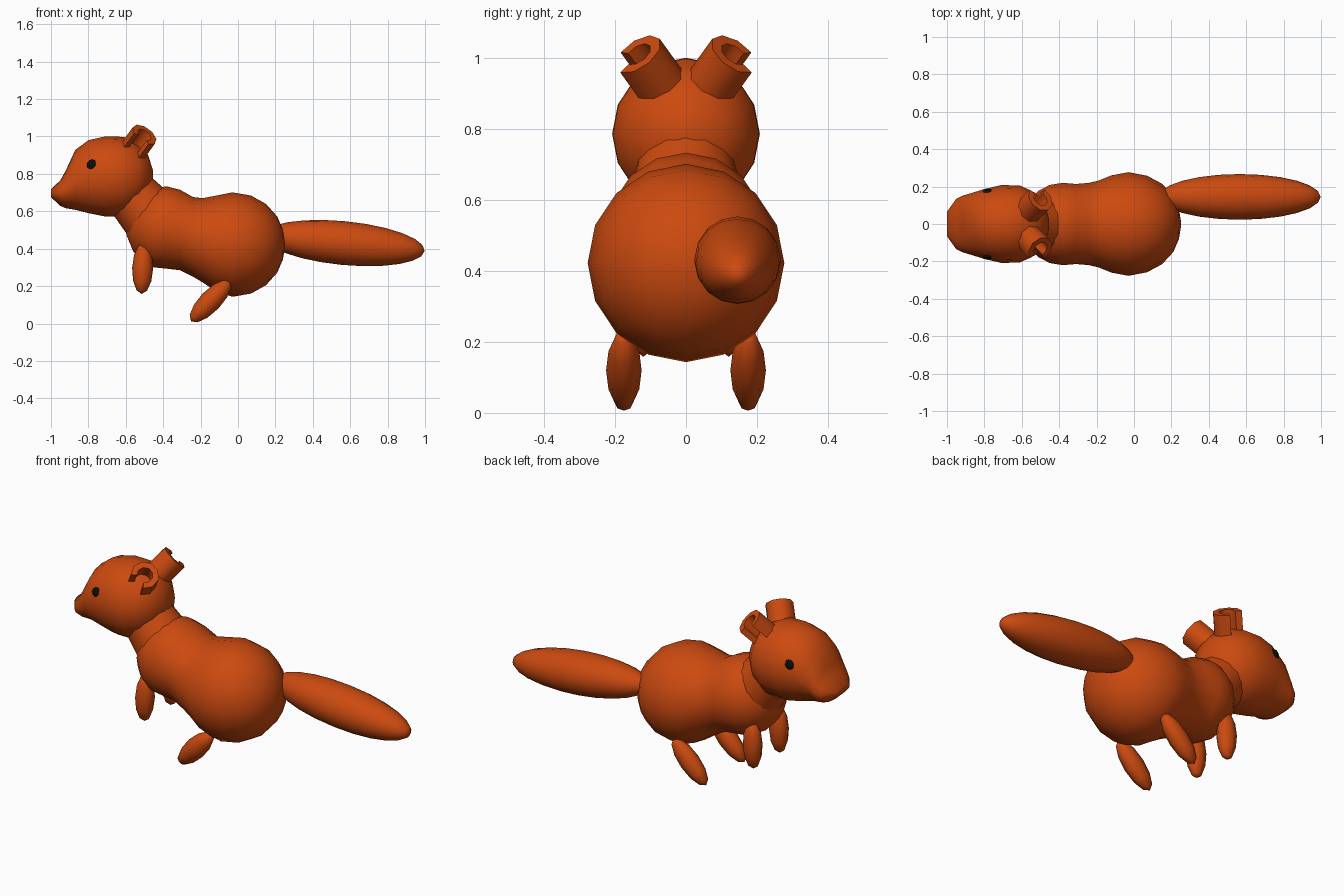
import bpy, bmesh, math
from mathutils import Vector

if "Cube" in bpy.data.objects:
    bpy.data.objects.remove(bpy.data.objects["Cube"])


def material(name, rgb):
    m = bpy.data.materials.new(name)
    m.diffuse_color = (*rgb, 1)
    m.use_nodes = True
    m.node_tree.nodes["Principled BSDF"].inputs["Base Color"].default_value = m.diffuse_color
    return m


FUR = material("orange_fur", (0.60, 0.068, 0.005))
BLACK = material("black_eye", (0.004, 0.004, 0.004))


def finish(bm, name, mat, angle=50):
    bmesh.ops.recalc_face_normals(bm, faces=bm.faces)
    mesh = bpy.data.meshes.new(name)
    bm.to_mesh(mesh)
    bm.free()
    obj = bpy.data.objects.new(name, mesh)
    bpy.context.collection.objects.link(obj)
    mesh.materials.append(mat)
    bpy.ops.object.select_all(action='DESELECT')
    obj.select_set(True)
    bpy.context.view_layer.objects.active = obj
    bpy.ops.object.shade_smooth_by_angle(angle=math.radians(angle))
    return obj


def skin_rings(bm, rings):
    """Bridge equal closed rings of points and cap both ends."""
    rings = [[bm.verts.new(p) for p in r] for r in rings]
    n = len(rings[0])
    for a, b in zip(rings, rings[1:]):
        for i in range(n):
            j = (i + 1) % n
            bm.faces.new((a[i], a[j], b[j], b[i]))
    bm.faces.new(rings[0])
    bm.faces.new(rings[-1])


def loft_x(name, stations, sides=16):
    """Elliptical rings along x: (x, centre z, half width, half height)."""
    bm = bmesh.new()
    turns = [2 * math.pi * i / sides for i in range(sides)]
    skin_rings(bm, [[(x, ry * math.cos(t), z + rz * math.sin(t)) for t in turns]
                    for x, z, ry, rz in stations])
    return finish(bm, name, FUR, 60)


def ellipsoid(name, loc, radii, tilt=0, sides=12, rows=8, mat=FUR):
    """Ellipsoid with poles on local z, tilted about y."""
    bm = bmesh.new()
    bmesh.ops.create_uvsphere(bm, u_segments=sides, v_segments=rows, radius=1)
    bmesh.ops.scale(bm, vec=radii, verts=bm.verts)
    obj = finish(bm, name, mat, 60)
    obj.location = loc
    obj.rotation_euler.y = math.radians(tilt)
    return obj


# Body: chest and rounder hips in one skin
loft_x("body", [
    (-0.595, 0.51, 0.04, 0.04), (-0.56, 0.51, 0.125, 0.125),
    (-0.51, 0.51, 0.178, 0.178), (-0.45, 0.512, 0.209, 0.212),
    (-0.38, 0.513, 0.220, 0.220), (-0.31, 0.500, 0.214, 0.215),
    (-0.24, 0.463, 0.220, 0.213), (-0.19, 0.445, 0.232, 0.225),
    (-0.12, 0.428, 0.260, 0.255), (-0.03, 0.422, 0.277, 0.279),
    (0.07, 0.422, 0.258, 0.262), (0.15, 0.422, 0.215, 0.217),
    (0.21, 0.422, 0.150, 0.150), (0.24, 0.422, 0.080, 0.080),
    (0.25, 0.422, 0.02, 0.02)])

# Head with the snout drawn out to the tip
loft_x("head", [
    (-1.0, 0.697, 0.065, 0.022), (-0.95, 0.697, 0.135, 0.068),
    (-0.92, 0.718, 0.150, 0.102), (-0.87, 0.768, 0.165, 0.160),
    (-0.80, 0.785, 0.187, 0.195), (-0.71, 0.786, 0.208, 0.214),
    (-0.61, 0.785, 0.206, 0.213), (-0.53, 0.788, 0.168, 0.168),
    (-0.48, 0.79, 0.110, 0.110), (-0.455, 0.79, 0.03, 0.03)])

# Neck between head and chest
bm = bmesh.new()
start, end = Vector((-0.58, 0, 0.70)), Vector((-0.42, 0, 0.52))
d = (end - start).normalized()
side = Vector((0, 1, 0))
up = d.cross(side)
skin_rings(bm, [[c + r * (math.cos(t) * side + math.sin(t) * up)
                 for t in (math.pi * i / 8 for i in range(16))]
                for c, r in ((start, 0.14), (end, 0.168))])
finish(bm, "neck", FUR)

# Tail, set off to one side
ellipsoid("tail", (0.565, 0.145, 0.43), (0.117, 0.122, 0.435), 95.5, 16, 12)

for s, label in ((-1, "near"), (1, "far")):
    # Legs
    ellipsoid("front_leg_" + label, (-0.51, s * 0.12, 0.295), (0.056, 0.048, 0.137), 2, 8, 6)
    ellipsoid("rear_leg_" + label, (-0.147, s * 0.175, 0.120), (0.058, 0.05, 0.15), 44, 8, 6)

    # Eye
    ellipsoid("eye_" + label, (-0.78, s * 0.172, 0.847), (0.03, 0.016, 0.03), 0, 10, 6, BLACK)

    # Ear: a thick channel open on its outer side
    axis = Vector((0.505, 0.505, 0.70)).normalized()
    u = Vector((-0.8, 0, 0.6))
    u = (u - axis * u.dot(axis)).normalized()
    out = -axis.cross(u)
    arc = [math.radians(40 + 40 * i) for i in range(8)]
    profile = [(0.075, a) for a in arc] + [(0.042, a) for a in reversed(arc)]
    tip = Vector((-0.50, 0.135, 1.01))
    rings = []
    for c in (tip - axis * 0.17, tip):
        ring = [c + r * (math.cos(a) * out + math.sin(a) * u) for r, a in profile]
        rings.append([(p.x, s * p.y, p.z) for p in ring])
    bm = bmesh.new()
    skin_rings(bm, rings)
    finish(bm, "ear_" + label, FUR, 45)
